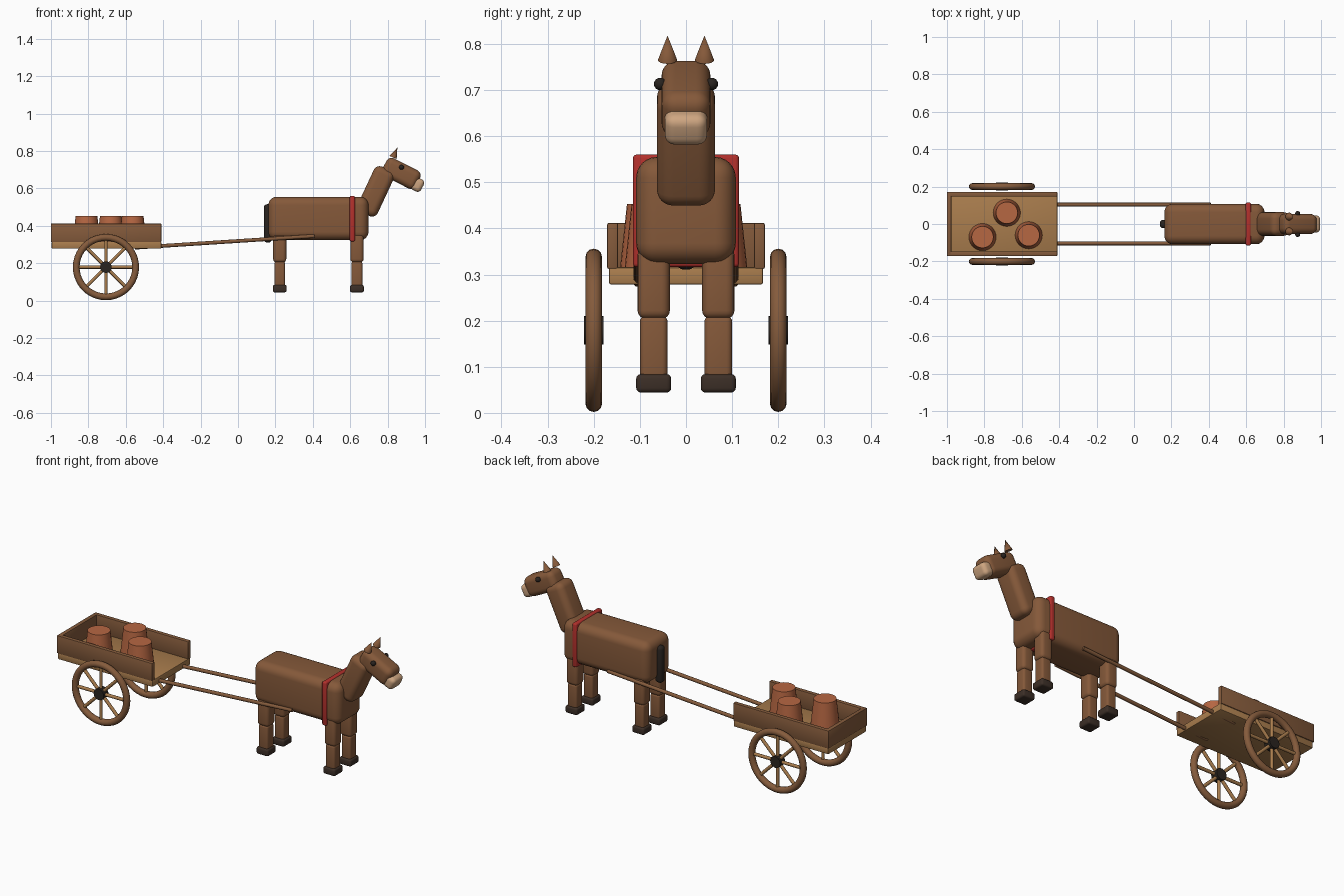
import bpy, math
from mathutils import Vector

if "Cube" in bpy.data.objects:
    bpy.data.objects.remove(bpy.data.objects["Cube"])


def mat(name, rgb):
    m = bpy.data.materials.new(name)
    m.diffuse_color = (*rgb, 1)
    m.use_nodes = True
    m.node_tree.nodes["Principled BSDF"].inputs["Base Color"].default_value = m.diffuse_color
    return m


COAT = mat("coat_brown", (0.235, 0.100, 0.042))
WOOD = mat("dark_wood", (0.235, 0.105, 0.045))
PLANK = mat("light_wood", (0.40, 0.205, 0.075))
CLAY = mat("clay", (0.47, 0.135, 0.055))
RED = mat("red_strap", (0.45, 0.03, 0.025))
HOOF = mat("hoof_dark", (0.045, 0.028, 0.020))
BLACK = mat("near_black", (0.022, 0.017, 0.014))
CREAM = mat("muzzle_cream", (0.62, 0.38, 0.22))


def finish(name, m, smooth=True):
    o = bpy.context.object
    o.name = name
    o.data.materials.append(m)
    if smooth:
        bpy.ops.object.shade_smooth_by_angle(angle=math.radians(40))
    return o


def box(name, m, loc, size, bevel=0.0, pitch=0.0, segments=4):
    """Box with rounded edges, tipped around y by pitch."""
    bpy.ops.mesh.primitive_cube_add(size=1, location=loc)
    o = bpy.context.object
    o.scale = size
    bpy.ops.object.transform_apply(location=False, rotation=False, scale=True)
    if bevel:
        b = o.modifiers.new("round", 'BEVEL')
        b.width, b.segments = bevel, segments
        bpy.ops.object.modifier_apply(modifier=b.name)
    o.rotation_euler = (0, pitch, 0)
    return finish(name, m)


def rod(name, m, a, b, r1, r2=None, sides=16):
    """Cylinder or cone from a to b."""
    a, b = Vector(a), Vector(b)
    bpy.ops.mesh.primitive_cone_add(
        vertices=sides, radius1=r1, radius2=r1 if r2 is None else r2,
        depth=(b - a).length, location=(a + b) / 2,
        rotation=(b - a).to_track_quat('Z', 'Y').to_euler())
    return finish(name, m)


def ball(name, m, loc, r):
    bpy.ops.mesh.primitive_uv_sphere_add(segments=20, ring_count=12, radius=r, location=loc)
    return finish(name, m)


# cart: bed, back board and two side boards, open toward the horse
box("cart_bed", PLANK, (-0.703, 0, 0.297), (0.586, 0.334, 0.038), 0.005, segments=2)
box("cart_back_board", WOOD, (-0.988, 0, 0.362), (0.024, 0.334, 0.10), 0.004, segments=2)
for s in (-1, 1):
    box("cart_side_board", WOOD, (-0.705, s * 0.159, 0.362), (0.59, 0.024, 0.10), 0.004, segments=2)

# wheels
WX, WZ, WY = -0.706, 0.179, 0.2
for s in (-1, 1):
    bpy.ops.mesh.primitive_torus_add(
        location=(WX, s * WY, WZ), rotation=(math.pi / 2, 0, 0),
        major_radius=0.159, minor_radius=0.018, major_segments=40, minor_segments=12)
    finish("wheel_rim", WOOD)
    rod("wheel_hub", BLACK, (WX, s * (WY - 0.021), WZ), (WX, s * (WY + 0.021), WZ), 0.031, sides=20)
    for i in range(8):
        a = i * math.pi / 4
        rod("wheel_spoke", PLANK, (WX, s * WY, WZ),
            (WX + 0.158 * math.cos(a), s * WY, WZ + 0.158 * math.sin(a)), 0.009, sides=10)

# clay pots, wider at the bottom
for x, y in ((-0.68, 0.06), (-0.81, -0.07), (-0.563, -0.06)):
    rod("clay_pot", CLAY, (x, y, 0.314), (x, y, 0.453), 0.073, 0.058, sides=28)

# pulling shafts
for s in (-1, 1):
    rod("shaft", WOOD, (-0.55, s * 0.104, 0.283), (0.41, s * 0.104, 0.345), 0.010, sides=12)

# horse body, strap and tail
box("body", COAT, (0.43, 0, 0.439), (0.535, 0.216, 0.232), 0.045, segments=6)
box("strap", RED, (0.611, 0, 0.438), (0.028, 0.230, 0.244), 0.008, segments=3)
box("tail", BLACK, (0.160, 0, 0.413), (0.044, 0.044, 0.205), 0.018)

# legs
for x in (0.223, 0.636):
    for s in (-1, 1):
        y = s * 0.07
        box("upper_leg", COAT, (x, y, 0.282), (0.070, 0.070, 0.156), 0.018)
        box("lower_leg", COAT, (x, y, 0.142), (0.058, 0.060, 0.136), 0.012)
        box("hoof", HOOF, (x, y, 0.064), (0.074, 0.076, 0.040), 0.010, segments=3)

# neck and head
PITCH = math.radians(27)
box("neck", COAT, (0.737, 0, 0.584), (0.117, 0.126, 0.268), 0.035, math.radians(25), 6)
box("head", COAT, (0.873, 0, 0.680), (0.202, 0.106, 0.108), 0.032, PITCH, 6)
box("muzzle", CREAM, (0.957, 0, 0.621), (0.066, 0.092, 0.072), 0.022, PITCH, 5)
for s in (-1, 1):
    ball("eye", BLACK, (0.875, s * 0.056, 0.713), 0.0135)
    rod("ear", COAT, (0.829, s * 0.040, 0.765), (0.852, s * 0.040, 0.818), 0.021, 0.0, sides=16)
